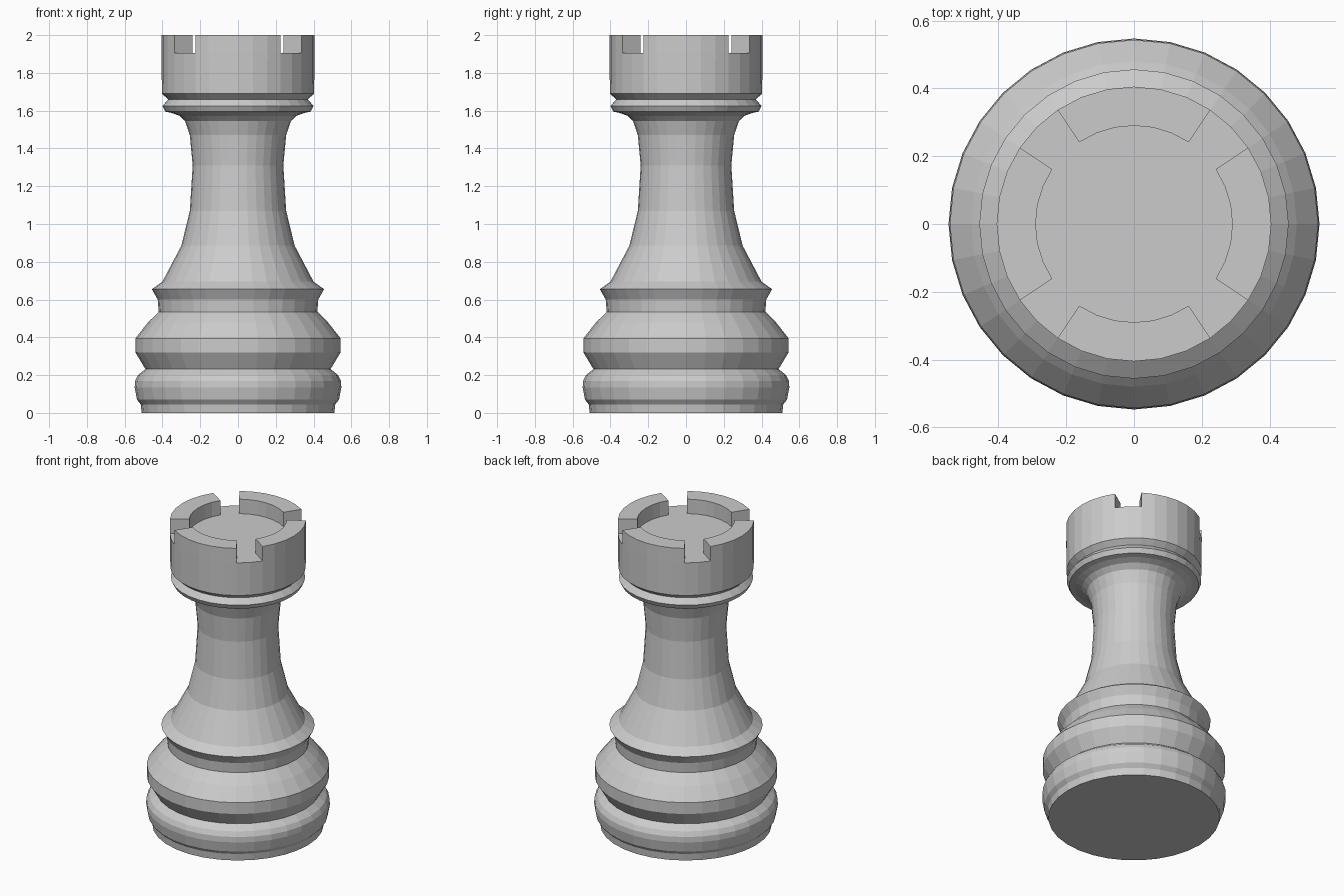
import bpy, bmesh, math

if "Cube" in bpy.data.objects:
    bpy.data.objects.remove(bpy.data.objects["Cube"])

SIDES = 32
FLOOR, TOP = 1.905, 2.0

grey = bpy.data.materials.new("plain grey")
grey.diffuse_color = (0.6, 0.6, 0.6, 1)
grey.use_nodes = True
grey.node_tree.nodes["Principled BSDF"].inputs["Base Color"].default_value = grey.diffuse_color

# Lathe profile (radius, height) from the foot to the battlement floor
profile = [
    (0.51, 0), (0.515, 0.045), (0.535, 0.07), (0.547, 0.135), (0.545, 0.17),
    (0.53, 0.2), (0.49, 0.232),                                 # lower foot ring
    (0.543, 0.32), (0.543, 0.395), (0.48, 0.475), (0.42, 0.535),  # upper foot ring
    (0.425, 0.6), (0.456, 0.655), (0.40, 0.695),                # skirt ring
    (0.30, 0.885), (0.255, 1.07), (0.24, 1.31), (0.255, 1.47),  # stem
    (0.28, 1.545), (0.31, 1.573), (0.35, 1.588), (0.385, 1.595),
    (0.40, 1.625), (0.37, 1.66), (0.403, 1.69),                 # collar
    (0.405, FLOOR), (0.29, FLOOR),                              # head and floor rim
]

bm = bmesh.new()
rings = []
for r, z in profile:
    rings.append([bm.verts.new((r * math.cos(a), r * math.sin(a), z))
                  for a in (2 * math.pi * i / SIDES for i in range(SIDES))])
for low, high in zip(rings, rings[1:]):
    band = [bm.faces.new((low[i], low[(i + 1) % SIDES],
                          high[(i + 1) % SIDES], high[i])) for i in range(SIDES)]
bm.faces.new(rings[0][::-1])
bm.faces.new(rings[-1])

# Battlements: four raised blocks of six segments with two-segment diagonal gaps
raised = [f for i, f in enumerate(band) if i % 8 not in (3, 4)]
out = bmesh.ops.extrude_face_region(bm, geom=raised)["geom"]
for v in (g for g in out if isinstance(g, bmesh.types.BMVert)):
    v.co.z = TOP
bmesh.ops.recalc_face_normals(bm, faces=bm.faces)

mesh = bpy.data.meshes.new("rook_body")
bm.to_mesh(mesh)
bm.free()
mesh.materials.append(grey)
bpy.context.collection.objects.link(bpy.data.objects.new("rook_body", mesh))
